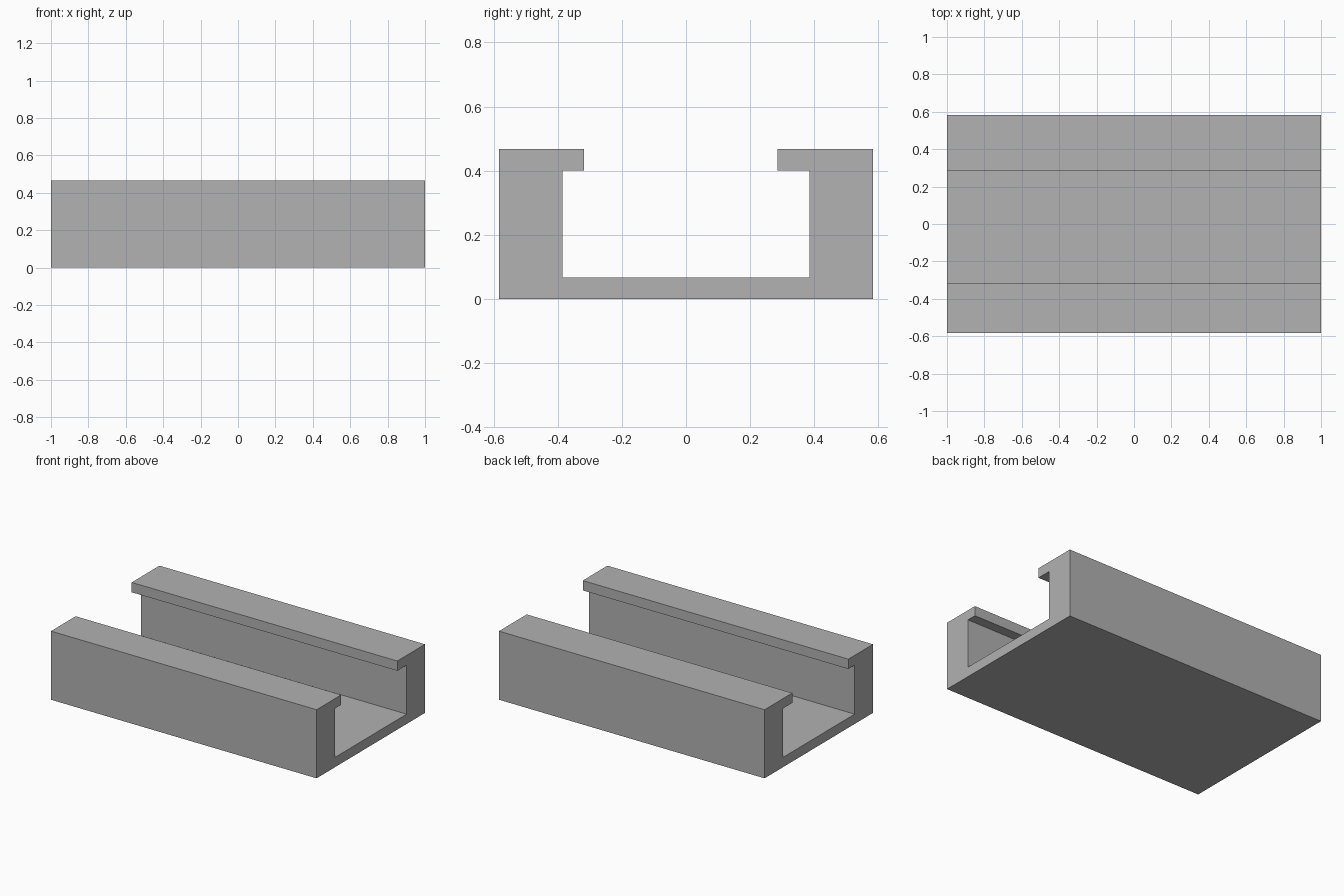
import bpy
import bmesh

cube = bpy.data.objects.get("Cube")
if cube:
    bpy.data.objects.remove(cube, do_unlink=True)

LENGTH = 2.0
HALF_WIDTH = 0.583   # outer wall
HALF_INNER = 0.385   # inner wall
FRONT_LIP = -0.318   # lip edges differ slightly
BACK_LIP = 0.285
HEIGHT, LIP_Z, FLOOR_Z = 0.467, 0.40, 0.067

# Plain grey material
grey = bpy.data.materials.new("plain_grey")
grey.use_nodes = True
colour = (0.445, 0.445, 0.445, 1)
grey.diffuse_color = colour
grey.node_tree.nodes["Principled BSDF"].inputs["Base Color"].default_value = colour

# Channel cross-section (y, z)
profile = [
    (-HALF_WIDTH, 0), (HALF_WIDTH, 0),
    (HALF_WIDTH, HEIGHT), (BACK_LIP, HEIGHT), (BACK_LIP, LIP_Z),
    (HALF_INNER, LIP_Z), (HALF_INNER, FLOOR_Z),
    (-HALF_INNER, FLOOR_Z), (-HALF_INNER, LIP_Z),
    (FRONT_LIP, LIP_Z), (FRONT_LIP, HEIGHT), (-HALF_WIDTH, HEIGHT),
]

# Extrude the section along x
bm = bmesh.new()
section = bm.faces.new([bm.verts.new((-LENGTH / 2, y, z)) for y, z in profile])
extruded = bmesh.ops.extrude_face_region(bm, geom=[section], use_keep_orig=True)
end_verts = [v for v in extruded["geom"] if isinstance(v, bmesh.types.BMVert)]
bmesh.ops.translate(bm, verts=end_verts, vec=(LENGTH, 0, 0))
bmesh.ops.recalc_face_normals(bm, faces=bm.faces)

mesh = bpy.data.meshes.new("lipped_channel")
bm.to_mesh(mesh)
bm.free()
mesh.materials.append(grey)
channel = bpy.data.objects.new("lipped_channel", mesh)
bpy.context.collection.objects.link(channel)
